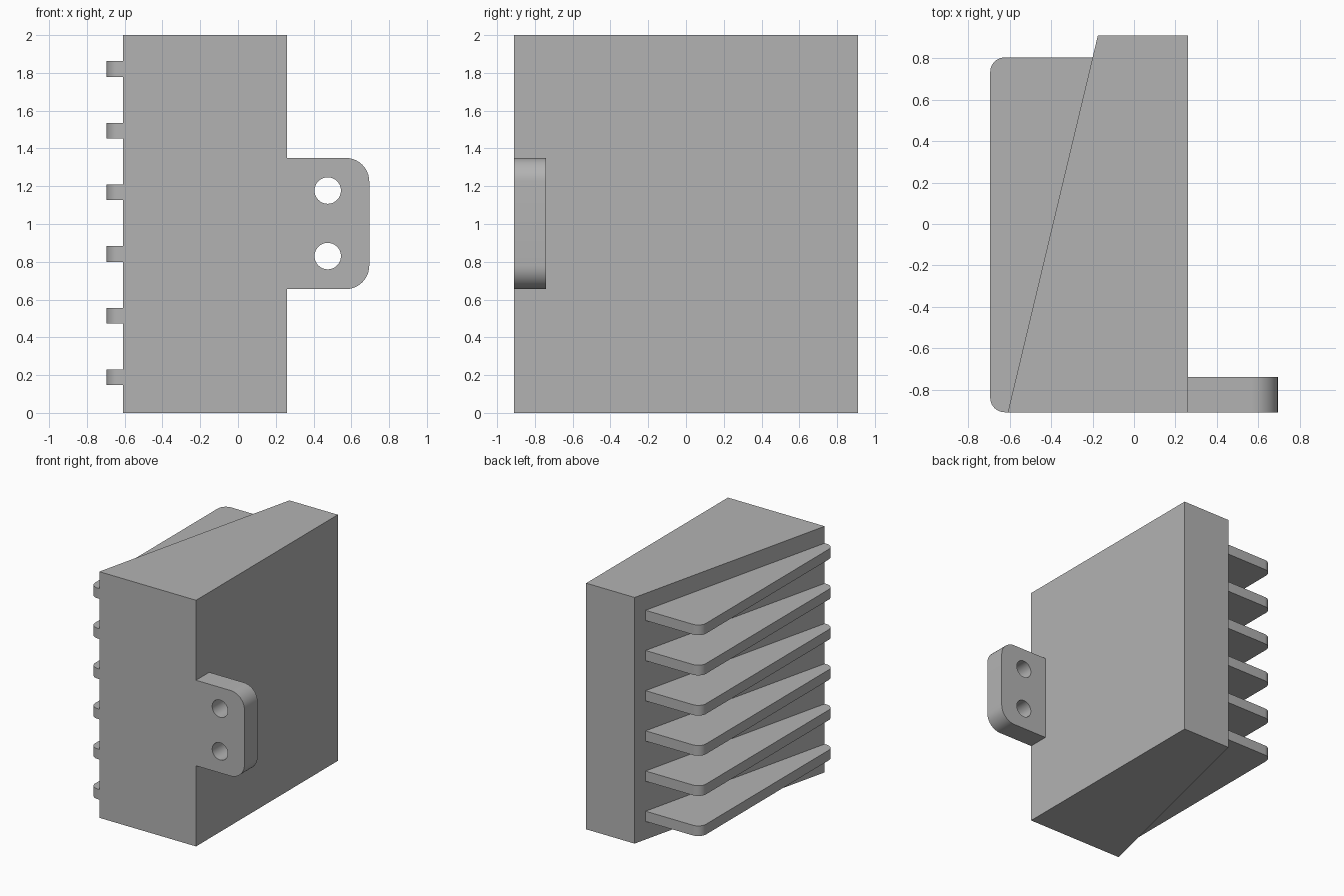
import bpy, bmesh
from math import sin, cos, pi
from mathutils import Vector

cube = bpy.data.objects.get("Cube")
if cube:
    bpy.data.objects.remove(cube, do_unlink=True)

grey = bpy.data.materials.new("plain grey")
grey.use_nodes = True
GREY = (0.45, 0.45, 0.45, 1)
grey.diffuse_color = GREY
grey.node_tree.nodes["Principled BSDF"].inputs["Base Color"].default_value = GREY


def rounded(corners, steps=10):
    """Outline from (x, y, radius) corners, each rounded with an arc."""
    points = []
    for i, (x, y, r) in enumerate(corners):
        here = Vector((x, y))
        if not r:
            points.append(here)
            continue
        before = (Vector(corners[i - 1][:2]) - here).normalized()
        after = (Vector(corners[(i + 1) % len(corners)][:2]) - here).normalized()
        centre = here + (before + after) * r
        for k in range(steps + 1):
            a = k / steps * pi / 2
            points.append(centre - after * r * cos(a) - before * r * sin(a))
    return points


def prism(name, outline, place, depth):
    """Extrude an outline, placed in space by a function, along a vector."""
    bm = bmesh.new()
    face = bm.faces.new([bm.verts.new(place(p)) for p in outline])
    ext = bmesh.ops.extrude_face_region(bm, geom=[face])
    moved = [g for g in ext["geom"] if isinstance(g, bmesh.types.BMVert)]
    bmesh.ops.translate(bm, verts=moved, vec=depth)
    bmesh.ops.recalc_face_normals(bm, faces=bm.faces)
    mesh = bpy.data.meshes.new(name)
    bm.to_mesh(mesh)
    bm.free()
    mesh.materials.append(grey)
    obj = bpy.data.objects.new(name, mesh)
    bpy.context.collection.objects.link(obj)
    return obj


def smooth(obj):
    bpy.ops.object.select_all(action="DESELECT")
    obj.select_set(True)
    bpy.context.view_layer.objects.active = obj
    bpy.ops.object.shade_smooth_by_angle(angle=pi / 6)


FRONT, BACK = -0.91, 0.91

# Wedge-shaped body, full height
body = rounded([(-0.61, FRONT, 0), (0.26, FRONT, 0), (0.26, BACK, 0), (-0.175, BACK, 0)])
prism("body", body, lambda p: (p.x, p.y, 0), (0, 0, 2))

# Six cooling fins on the slanted side
fin = rounded([(-0.61, FRONT, 0), (-0.2, 0.805, 0), (-0.695, 0.805, 0.07), (-0.695, FRONT, 0.07)])
for i in range(6):
    z = 0.147 + i * 0.3265
    smooth(prism(f"cooling_fin_{i + 1}", fin, lambda p: (p.x, p.y, z), (0, 0, 0.083)))

# Mounting tab with rounded outer corners
tab_outline = rounded([(0.26, 0.655, 0), (0.695, 0.655, 0.125), (0.695, 1.35, 0.125), (0.26, 1.35, 0)])
tab = prism("mounting_tab", tab_outline, lambda p: (p.x, FRONT, p.y), (0, 0.17, 0))

# Two bolt holes through the tab
for z in (0.83, 1.177):
    circle = [Vector((0.475 + 0.07 * cos(k * pi / 24), z + 0.07 * sin(k * pi / 24))) for k in range(48)]
    cutter = prism("hole_cutter", circle, lambda p: (p.x, FRONT - 0.1, p.y), (0, 0.4, 0))
    cutter.hide_render = True
    cut = tab.modifiers.new("bolt hole", "BOOLEAN")
    cut.operation = "DIFFERENCE"
    cut.solver = "EXACT"
    cut.object = cutter
    bpy.context.view_layer.objects.active = tab
    bpy.ops.object.modifier_apply(modifier=cut.name)
    bpy.data.objects.remove(cutter, do_unlink=True)
smooth(tab)
